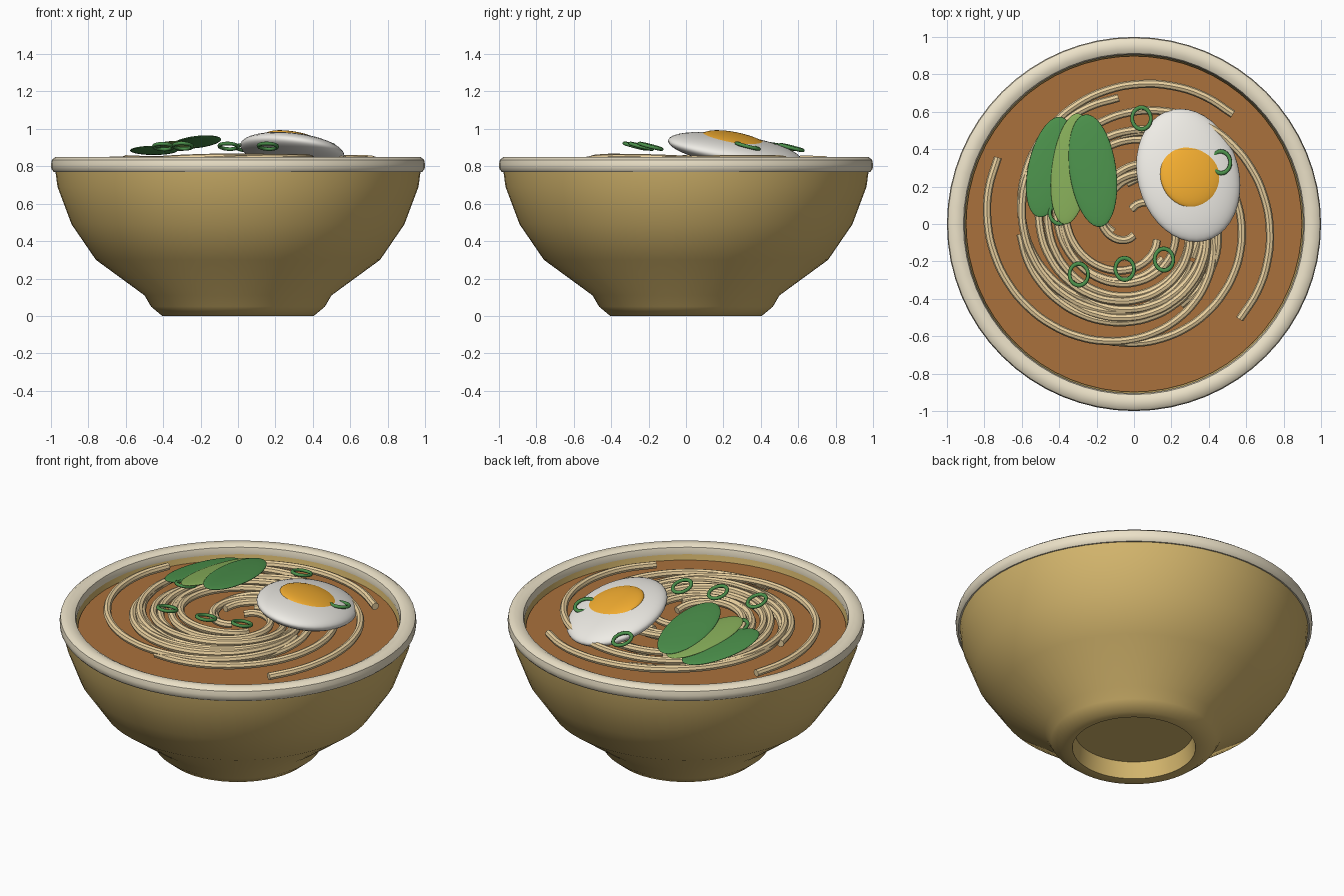
import bpy, bmesh, math, random
from mathutils import Vector

if "Cube" in bpy.data.objects:
    bpy.data.objects.remove(bpy.data.objects["Cube"])

random.seed(4)


def material(name, rgb):
    m = bpy.data.materials.new(name)
    m.diffuse_color = (*rgb, 1)
    m.use_nodes = True
    m.node_tree.nodes["Principled BSDF"].inputs["Base Color"].default_value = m.diffuse_color
    return m


TAN = material("glaze", (0.65, 0.46, 0.15))
CREAM = material("cream", (0.84, 0.76, 0.58))
BROTH = material("broth_brown", (0.40, 0.165, 0.045))
NOODLE = material("noodle_cream", (0.83, 0.64, 0.35))
WHITE = material("egg_white", (0.86, 0.84, 0.79))
YOLK = material("yolk_orange", (0.90, 0.42, 0.03))
GREEN = material("leaf_green", (0.07, 0.28, 0.07))
LIGHT = material("light_green", (0.24, 0.42, 0.10))


def finish(ob, name, mat, angle=40):
    ob.name = name
    ob.data.materials.append(mat)
    bpy.ops.object.select_all(action='DESELECT')
    ob.select_set(True)
    bpy.context.view_layer.objects.active = ob
    bpy.ops.object.shade_smooth_by_angle(angle=math.radians(angle))


def lathe(name, profile, mat, closed=False, n=64):
    bm = bmesh.new()
    vs = [bm.verts.new((r, 0, z)) for r, z in profile]
    pairs = list(zip(vs, vs[1:])) + ([(vs[-1], vs[0])] if closed else [])
    es = [bm.edges.new(p) for p in pairs]
    bmesh.ops.spin(bm, geom=vs + es, cent=(0, 0, 0), axis=(0, 0, 1),
                   angle=2 * math.pi, steps=n)
    bmesh.ops.remove_doubles(bm, verts=bm.verts, dist=1e-4)
    bmesh.ops.recalc_face_normals(bm, faces=bm.faces)
    me = bpy.data.meshes.new(name)
    bm.to_mesh(me)
    bm.free()
    ob = bpy.data.objects.new(name, me)
    bpy.context.collection.objects.link(ob)
    finish(ob, name, mat)


def ellipsoid(name, loc, size, rot, mat):
    bpy.ops.mesh.primitive_uv_sphere_add(segments=40, ring_count=20, location=loc, rotation=rot)
    ob = bpy.context.object
    ob.scale = size
    finish(ob, name, mat, 180)


# bowl with hollow foot, rim and broth
lathe("bowl", [(0, 0.10), (0.33, 0.10), (0.345, 0), (0.405, 0), (0.465, 0.05), (0.50, 0.11),
               (0.76, 0.30), (0.89, 0.49), (0.965, 0.69), (0.98, 0.80), (0.91, 0.82),
               (0.89, 0.69), (0.82, 0.50), (0.69, 0.33), (0.45, 0.17), (0, 0.13)], TAN)
lathe("rim", [(0.92, 0.775), (0.985, 0.77), (0.998, 0.785), (1.0, 0.81), (0.995, 0.835), (0.975, 0.85),
              (0.935, 0.85), (0.912, 0.838), (0.905, 0.81), (0.908, 0.785)], CREAM, closed=True)
lathe("broth", [(0, 0.765), (0.898, 0.765), (0.885, 0.70), (0, 0.70)], BROTH)


def noodle(name, pts):
    cu = bpy.data.curves.new(name, 'CURVE')
    cu.dimensions = '3D'
    cu.bevel_depth = 0.022
    cu.bevel_resolution = 2
    cu.use_fill_caps = True
    cu.resolution_u = 4
    sp = cu.splines.new('BEZIER')
    sp.bezier_points.add(len(pts) - 1)
    for b, p in zip(sp.bezier_points, pts):
        b.co = p
        b.handle_left_type = b.handle_right_type = 'AUTO'
    ob = bpy.data.objects.new(name, cu)
    bpy.context.collection.objects.link(ob)
    bpy.ops.object.select_all(action='DESELECT')
    ob.select_set(True)
    bpy.context.view_layer.objects.active = ob
    bpy.ops.object.convert(target='MESH')
    finish(bpy.context.object, name, NOODLE)


# noodle strands: start angle, sweep, start radius, end radius
strands = [(154, 205, 0.81, 0.40), (97, 230, 0.68, 0.36), (259, 200, 0.64, 0.48),
           (48, 215, 0.79, 0.42), (-42, 215, 0.76, 0.46), (185, 220, 0.61, 0.30),
           (200, 260, 0.56, 0.22), (130, 290, 0.54, 0.20), (300, 260, 0.50, 0.12),
           (20, 290, 0.55, 0.24), (75, 250, 0.46, 0.15), (160, 300, 0.40, 0.08),
           (230, 280, 0.48, 0.17), (330, 300, 0.36, 0.06), (110, 240, 0.50, 0.30)]
for i, (a0, sweep, r0, r1) in enumerate(strands):
    steps = 16
    ph = random.uniform(0, 6.28)
    pts = []
    for k in range(steps + 1):
        t = k / steps
        a = math.radians(a0 + sweep * t)
        r = r0 + (r1 - r0) * t ** 1.3
        z = 0.805 + 0.032 * math.sin(math.pi * t) + 0.010 * math.sin(6 * t + ph)
        pts.append((r * math.cos(a), r * math.sin(a), z))
    noodle(f"noodle_{i + 1}", pts)

# halved egg
ellipsoid("egg_white", (0.29, 0.26, 0.885), (0.275, 0.365, 0.075), (-0.13, 0.17, 0.22), WHITE)
ellipsoid("egg_yolk", (0.31, 0.265, 0.93), (0.175, 0.185, 0.04), (-0.20, 0.20, 0.0), YOLK)

# leaf greens
ellipsoid("leaf_left", (-0.45, 0.305, 0.885), (0.115, 0.275, 0.016), (-0.06, -0.08, -0.22), GREEN)
ellipsoid("leaf_middle", (-0.335, 0.295, 0.908), (0.105, 0.30, 0.016), (-0.07, -0.08, -0.12), LIGHT)
ellipsoid("leaf_right", (-0.22, 0.285, 0.93), (0.125, 0.305, 0.018), (-0.10, -0.04, 0.14), GREEN)

# spring onion rings
for i, (x, y, z) in enumerate([(0.04, 0.565, 0.90), (0.465, 0.33, 0.908), (0.16, -0.19, 0.907),
                               (-0.05, -0.24, 0.907), (-0.295, -0.27, 0.908), (-0.40, 0.06, 0.905)]):
    bpy.ops.mesh.primitive_torus_add(major_radius=0.05, minor_radius=0.01, major_segments=24,
                                     minor_segments=8, location=(x, y, z), rotation=(-0.25, 0.05, 0))
    ob = bpy.context.object
    ob.scale.y = 1.2
    finish(ob, f"onion_ring_{i + 1}", GREEN, 180)
